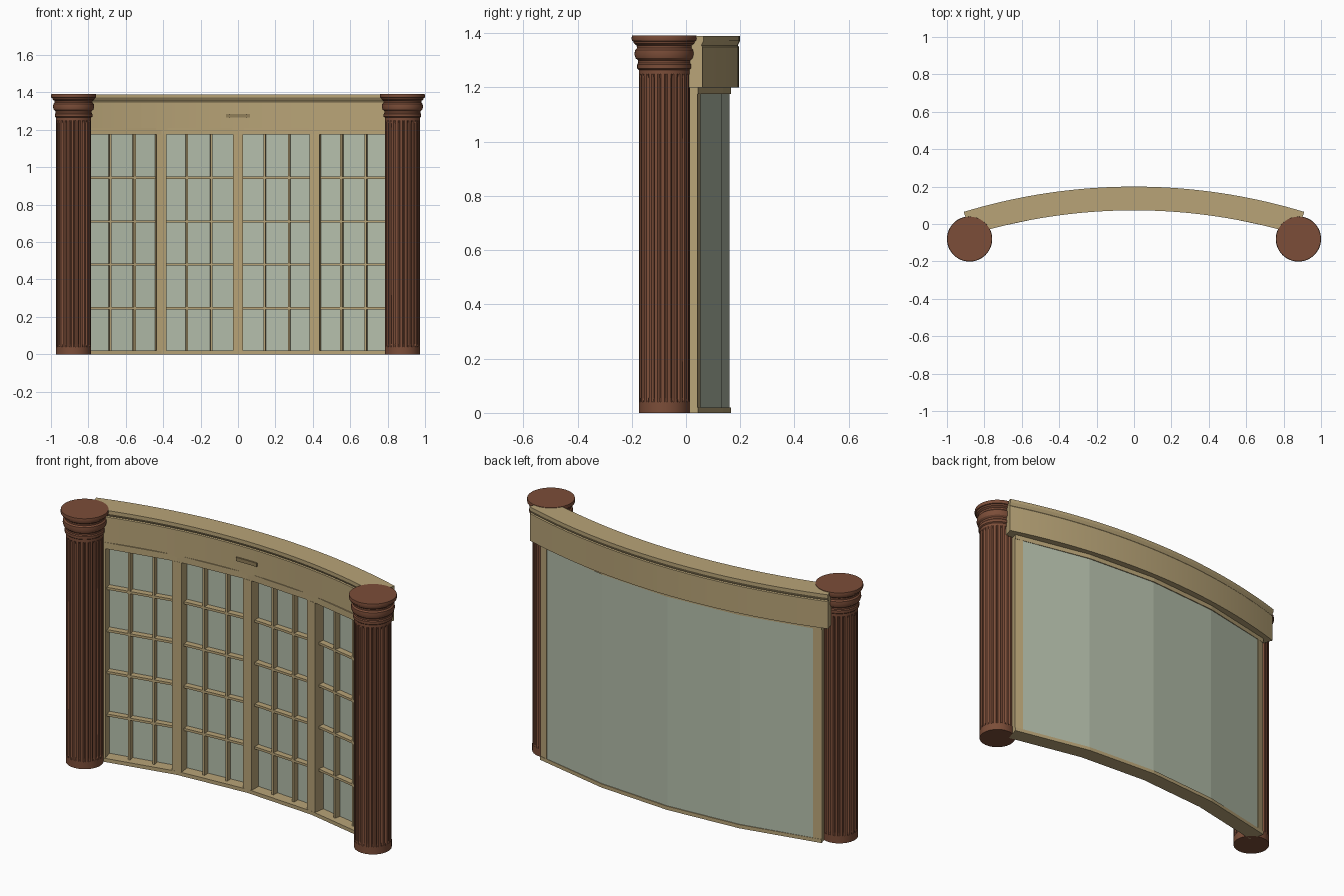
import bpy, bmesh, math
from mathutils import Matrix

cube = bpy.data.objects.get("Cube")
if cube:
    bpy.data.objects.remove(cube, do_unlink=True)

CENTRE_Y = -2.93      # centre of the curved wall
PANEL = 0.1365        # angle covered by one flat panel
GLASS_LOW, GLASS_HIGH = 0.02, 1.175


def material(name, rgb):
    m = bpy.data.materials.new(name)
    m.use_nodes = True
    m.diffuse_color = (*rgb, 1)
    bsdf = m.node_tree.nodes["Principled BSDF"]
    bsdf.inputs["Base Color"].default_value = (*rgb, 1)
    bsdf.inputs["Roughness"].default_value = 0.7
    return m


TAN = material("tan_paint", (0.48, 0.37, 0.185))
DARK_TAN = material("dark_tan", (0.28, 0.21, 0.10))
WOOD = material("red_brown_wood", (0.20, 0.075, 0.04))
GLASS = material("pale_green_glass", (0.46, 0.52, 0.41))


def finish(name, bm, mat, smooth=False):
    bmesh.ops.recalc_face_normals(bm, faces=bm.faces)
    mesh = bpy.data.meshes.new(name)
    bm.to_mesh(mesh)
    bm.free()
    mesh.materials.append(mat)
    obj = bpy.data.objects.new(name, mesh)
    bpy.context.collection.objects.link(obj)
    if smooth:
        bpy.ops.object.select_all(action="DESELECT")
        obj.select_set(True)
        bpy.context.view_layer.objects.active = obj
        bpy.ops.object.shade_smooth_by_angle(angle=math.radians(25))
    return obj


def sweep(name, angles, profile, mat, smooth=False):
    """Sweep a closed (radius, z) profile round the wall centre."""
    bm = bmesh.new()
    rings = [[bm.verts.new((r * math.sin(a), CENTRE_Y + r * math.cos(a), z))
              for r, z in profile] for a in angles]
    n = len(profile)
    for p, q in zip(rings, rings[1:]):
        for i in range(n):
            j = (i + 1) % n
            bm.faces.new((p[i], p[j], q[j], q[i]))
    bm.faces.new(rings[0])
    bm.faces.new(rings[-1])
    return finish(name, bm, mat, smooth)


def rect(r0, r1, z0, z1):
    return [(r0, z0), (r1, z0), (r1, z1), (r0, z1)]


def spread(limit, count):
    return [-limit + 2 * limit * i / count for i in range(count + 1)]


# Curved header with a stepped cornice on both long sides
sweep("header", spread(0.295, 40),
      [(3.01, 1.2), (3.125, 1.2), (3.125, 1.35), (3.121, 1.355),
       (3.13, 1.372), (3.13, 1.39), (3.003, 1.39), (3.003, 1.372),
       (3.014, 1.355), (3.01, 1.35)], TAN, True)
sweep("header_plate", spread(0.021, 4), rect(3.002, 3.02, 1.265, 1.285), DARK_TAN)

# Faceted rails and glass, one flat facet per panel
facets = [-0.281, -PANEL, 0, PANEL, 0.281]
sweep("bottom_rail", facets, rect(3.01, 3.096, 0, GLASS_LOW), TAN)
sweep("top_rail", facets, rect(3.012, 3.096, GLASS_HIGH, 1.21), TAN)
sweep("glass", [-0.268, -PANEL, 0, PANEL, 0.268],
      rect(3.072, 3.091, GLASS_LOW, GLASS_HIGH), GLASS)

# Stiles between panels and at both ends
for i, a in enumerate((-PANEL, 0, PANEL)):
    sweep(f"stile_{i + 1}", [a - 0.0088, a, a + 0.0088],
          rect(3.01, 3.085, GLASS_LOW, GLASS_HIGH), TAN)
for side, s in (("left", 1), ("right", -1)):
    sweep(f"{side}_end_stile", [s * 0.266, s * 0.281],
          rect(3.01, 3.093, GLASS_LOW, GLASS_HIGH), TAN)


# Glazing bars of each panel, laid along its flat chord
def add_bar(bm, frame, u, z, width, height):
    size = Matrix.Diagonal((width, 0.04, height, 1))
    bmesh.ops.create_cube(bm, size=1, matrix=frame @ Matrix.Translation((u, 0, z)) @ size)


for k in range(4):
    mid = (k - 1.5) * PANEL
    radius = 3.052
    frame = (Matrix.Translation((radius * math.sin(mid), CENTRE_Y + radius * math.cos(mid), 0))
             @ Matrix.Rotation(-mid, 4, "Z"))
    bm = bmesh.new()
    for u in (-0.066, 0.066):
        add_bar(bm, frame, u, (GLASS_LOW + GLASS_HIGH) / 2, 0.011, GLASS_HIGH - GLASS_LOW)
    for z in (0.245, 0.48, 0.71, 0.943):
        add_bar(bm, frame, 0, z, 0.39, 0.013)
    finish(f"glazing_bars_{k + 1}", bm, TAN)


# Fluted columns with turned capitals
def lathe(name, x, rings, steps, mat, flutes=0):
    """Stack rings of (radius, z, flute depth) into a closed column."""
    bm = bmesh.new()
    loops = []
    for r, z, depth in rings:
        loop = []
        for i in range(steps):
            a = math.tau * i / steps
            cut = depth * max(0, math.sin(a * flutes)) if flutes else 0
            loop.append(bm.verts.new((x + (r - cut) * math.cos(a),
                                      -0.08 + (r - cut) * math.sin(a), z)))
        loops.append(loop)
    for p, q in zip(loops, loops[1:]):
        for i in range(steps):
            j = (i + 1) % steps
            bm.faces.new((p[i], p[j], q[j], q[i]))
    bm.faces.new(loops[0])
    bm.faces.new(loops[-1])
    return finish(name, bm, mat, True)


shaft = [(0.094, 0, 0), (0.094, 0.04, 0), (0.094, 0.055, 0.008),
         (0.094, 1.235, 0.008), (0.094, 1.25, 0), (0.094, 1.275, 0)]
capital = [(0.094, 1.265), (0.1, 1.27), (0.1, 1.285), (0.096, 1.29), (0.097, 1.3),
           (0.106, 1.308), (0.11, 1.322), (0.108, 1.338), (0.101, 1.345),
           (0.102, 1.355), (0.112, 1.362), (0.114, 1.37), (0.119, 1.372),
           (0.121, 1.38), (0.119, 1.392)]
for side, s in (("left", 1), ("right", -1)):
    lathe(f"{side}_column_shaft", s * 0.879, shaft, 192, WOOD, 24)
    lathe(f"{side}_column_capital", s * 0.879, [(r, z, 0) for r, z in capital], 48, WOOD)
